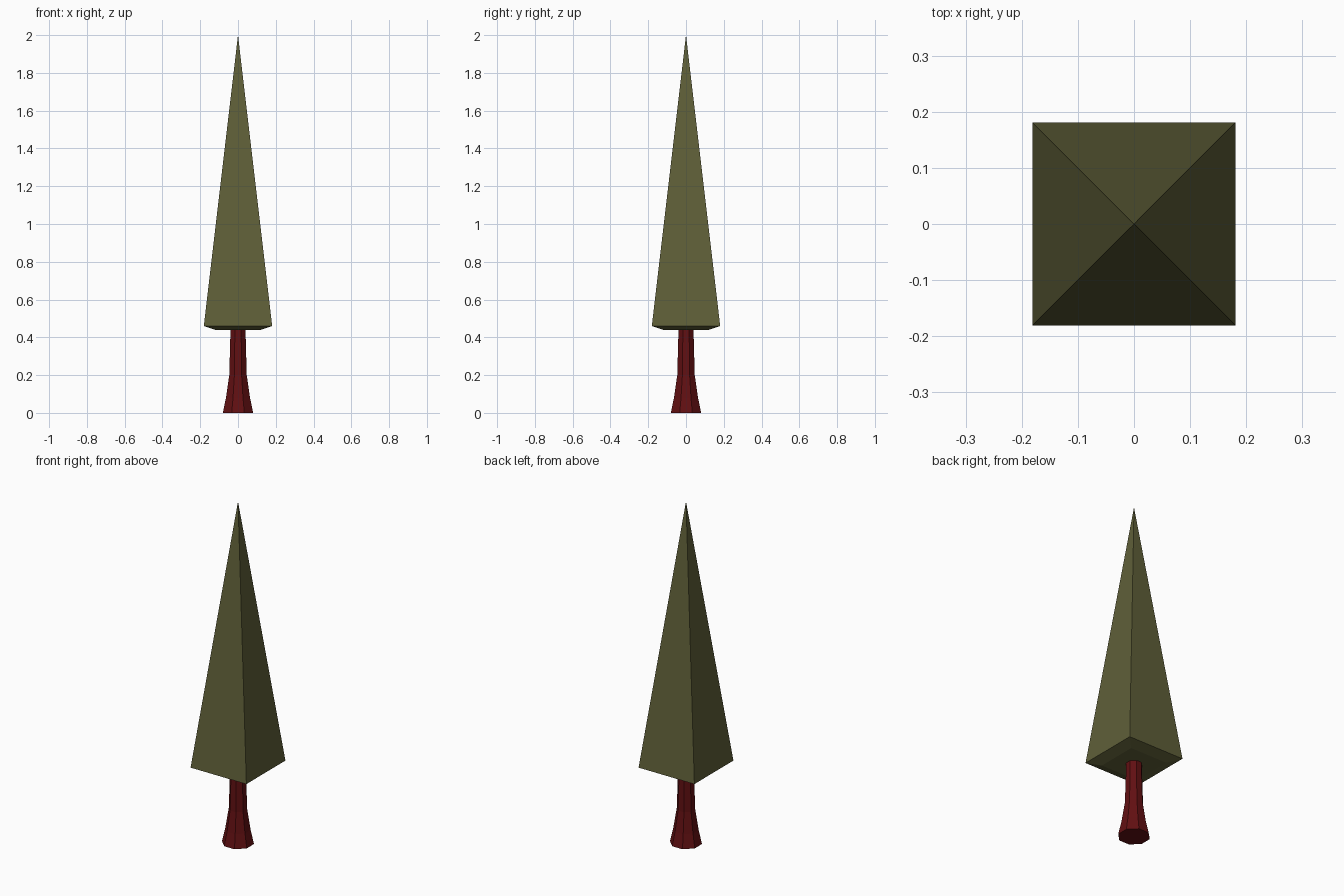
import bpy
import math

cube = bpy.data.objects.get("Cube")
if cube:
    bpy.data.objects.remove(cube, do_unlink=True)


def make_material(name, colour):
    mat = bpy.data.materials.new(name)
    mat.use_nodes = True
    mat.diffuse_color = (*colour, 1)
    mat.node_tree.nodes["Principled BSDF"].inputs["Base Color"].default_value = (*colour, 1)
    return mat


def loft(name, profile, sides, turn, mat, tip=None):
    """Stack regular rings of (radius, height), closed below and by a cap or a tip above."""
    verts, faces = [], []
    for radius, z in profile:
        for i in range(sides):
            a = turn + math.tau * i / sides
            verts.append((radius * math.cos(a), radius * math.sin(a), z))
    for r in range(len(profile) - 1):
        for i in range(sides):
            j = (i + 1) % sides
            low, high = r * sides, (r + 1) * sides
            faces.append((low + i, low + j, high + j, high + i))
    faces.append(tuple(reversed(range(sides))))
    top = (len(profile) - 1) * sides
    if tip is None:
        faces.append(tuple(range(top, top + sides)))
    else:
        verts.append((0, 0, tip))
        for i in range(sides):
            faces.append((top + i, top + (i + 1) % sides, len(verts) - 1))
    mesh = bpy.data.meshes.new(name)
    mesh.from_pydata(verts, [], faces)
    mesh.materials.append(mat)
    obj = bpy.data.objects.new(name, mesh)
    bpy.context.collection.objects.link(obj)
    return obj


bark = make_material("dark red bark", (0.12, 0.005, 0.006))
needles = make_material("olive foliage", (0.115, 0.115, 0.04))

# Flared trunk
loft("trunk", [(0.087, 0), (0.069, 0.08), (0.05, 0.2), (0.043, 0.44)],
     8, math.pi / 8, bark)

# Four-sided pointed crown with a chamfered underside
corner = math.sqrt(2)
loft("crown", [(0.12 * corner, 0.44), (0.181 * corner, 0.46)],
     4, math.pi / 4, needles, tip=2.0)
